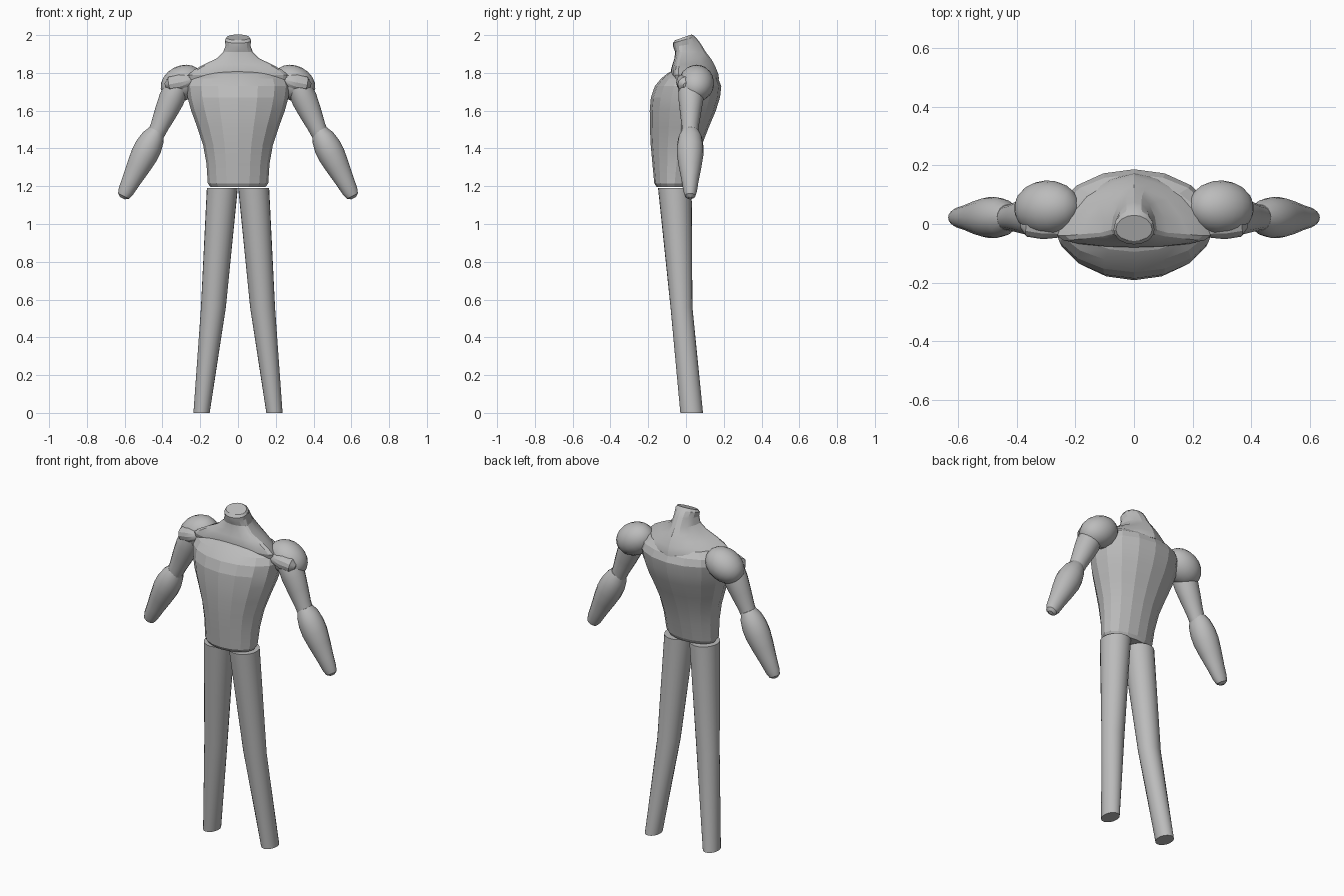
import bpy, bmesh, math
from mathutils import Vector

if "Cube" in bpy.data.objects:
    bpy.data.objects.remove(bpy.data.objects["Cube"])

grey = bpy.data.materials.new("plain grey")
grey.diffuse_color = (0.5, 0.5, 0.5, 1)
grey.use_nodes = True
grey.node_tree.nodes["Principled BSDF"].inputs["Base Color"].default_value = grey.diffuse_color


def spow(v, p):
    return math.copysign(abs(v) ** p, v)


def skin(name, rings, mirror=False, smooth=None):
    """Bridge equal-length rings of points into a capped solid."""
    bm = bmesh.new()
    loops = [[bm.verts.new(p) for p in ring] for ring in rings]
    n = len(loops[0])
    for a, b in zip(loops, loops[1:]):
        for i in range(n):
            j = (i + 1) % n
            bm.faces.new((a[i], a[j], b[j], b[i]))
    bm.faces.new(loops[0][::-1])
    bm.faces.new(loops[-1])
    bmesh.ops.recalc_face_normals(bm, faces=bm.faces)
    me = bpy.data.meshes.new(name)
    bm.to_mesh(me)
    bm.free()
    me.materials.append(grey)
    ob = bpy.data.objects.new(name, me)
    bpy.context.collection.objects.link(ob)
    if mirror:
        mod = ob.modifiers.new("mirror", 'MIRROR')
        mod.use_mirror_merge = False
        mod.use_clip = False
    if smooth:
        bpy.context.view_layer.objects.active = ob
        ob.select_set(True)
        bpy.ops.object.shade_smooth_by_angle(angle=math.radians(smooth))
        ob.select_set(False)
    return ob


def slab(z, rx, front, back, yc=0.0, xc=0.0, p=1.0, tilt=0.0, n=16):
    """Horizontal oval: separate front and back depth, p > 1 makes the back pointed."""
    ring = []
    for i in range(n):
        a = 2 * math.pi * i / n
        c, s = math.cos(a), math.sin(a)
        if s > 0:
            x, y = spow(c, p), s ** p * (back - yc)
        else:
            x, y = c, s * (yc - front)
        ring.append((xc + rx * x, yc + y, z + tilt * y))
    return ring


def limb(start, end, stations, n=16):
    """Ovals across the line start-end; station = (t, in-plane radius, y radius)."""
    a, b = Vector(start), Vector(end)
    d = (b - a).normalized()
    u = Vector((0, 1, 0)).cross(d).normalized()
    v = d.cross(u)
    return [[a.lerp(b, t) + u * ru * math.cos(k * 2 * math.pi / n)
             + v * rv * math.sin(k * 2 * math.pi / n) for k in range(n)]
            for t, ru, rv in stations]


# Torso
skin("torso", [slab(*r) for r in (
    (1.195, .145, -.155, .02, -.06), (1.215, .160, -.168, .03, -.06),
    (1.32, .167, -.178, .055, -.05), (1.42, .185, -.187, .085, -.04),
    (1.51, .215, -.191, .12, -.03), (1.60, .248, -.192, .158, -.02),
    (1.67, .267, -.186, .18, -.01), (1.73, .275, -.165, .187, 0),
    (1.77, .262, -.132, .17, .01), (1.80, .22, -.095, .14, .02),
    (1.812, .14, -.07, .10, .02))], smooth=12)

# Trapezius and neck
skin("neck_and_trapezius", [slab(*r) for r in (
    (1.765, .255, -.07, .175, -.04, 0, 1.2), (1.79, .262, -.08, .172, -.04, 0, 1.25),
    (1.815, .235, -.08, .163, -.04, 0, 1.3), (1.845, .180, -.072, .15, -.035, 0, 1.3),
    (1.875, .115, -.062, .132, -.03, 0, 1.2), (1.91, .078, -.057, .105, -.02, 0, 1.1),
    (1.945, .066, -.068, .075, -.02, 0, 1, .15), (1.972, .070, -.070, .048, -.02, 0, 1, .3),
    (1.986, .062, -.058, .03, -.02, 0, 1, .35))], smooth=20)

# Rear shoulder muscle, an egg
egg = [(0.5 - 0.5 * math.cos(math.pi * k / 10), .09 * math.sin(math.pi * k / 10) + .002,
        .092 * math.sin(math.pi * k / 10) + .002) for k in range(11)]
skin("shoulder", limb((.195, .06, 1.80), (.40, .05, 1.69), egg, 20), True, 25)

# Front shoulder strand running from collar to arm
skin("front_shoulder", limb((.225, -.025, 1.765), (.385, .0, 1.735), (
    (0, .01, .01), (.15, .028, .025), (.5, .045, .04), (.85, .04, .04), (1, .012, .015)), 12), True, 25)

# Upper arm
skin("upper_arm", limb((.29, .03, 1.80), (.445, .02, 1.45), (
    (0, .02, .03), (.06, .05, .06), (.2, .064, .07), (.4, .068, .066), (.6, .060, .056),
    (.8, .049, .046), (1, .042, .042))), True, 25)

# Forearm ending in a rounded stump
skin("forearm", limb((.425, .022, 1.505), (.612, .022, 1.137), (
    (0, .018, .02), (.03, .042, .045), (.12, .060, .062), (.25, .071, .070), (.38, .072, .070),
    (.55, .063, .060), (.75, .050, .045), (.9, .042, .036), (.97, .032, .028), (1, .014, .012))), True, 25)

# Legs, with a slight bend at the knee
skin("leg", [slab(z, rx, f, b, (f + b) / 2, xc, 1, 0, 24) for z, rx, f, b, xc in (
    (0, .043, -.03, .09, .193), (.56, .066, -.082, .034, .130), (1.19, .082, -.148, .03, .083))],
    True, 25)
